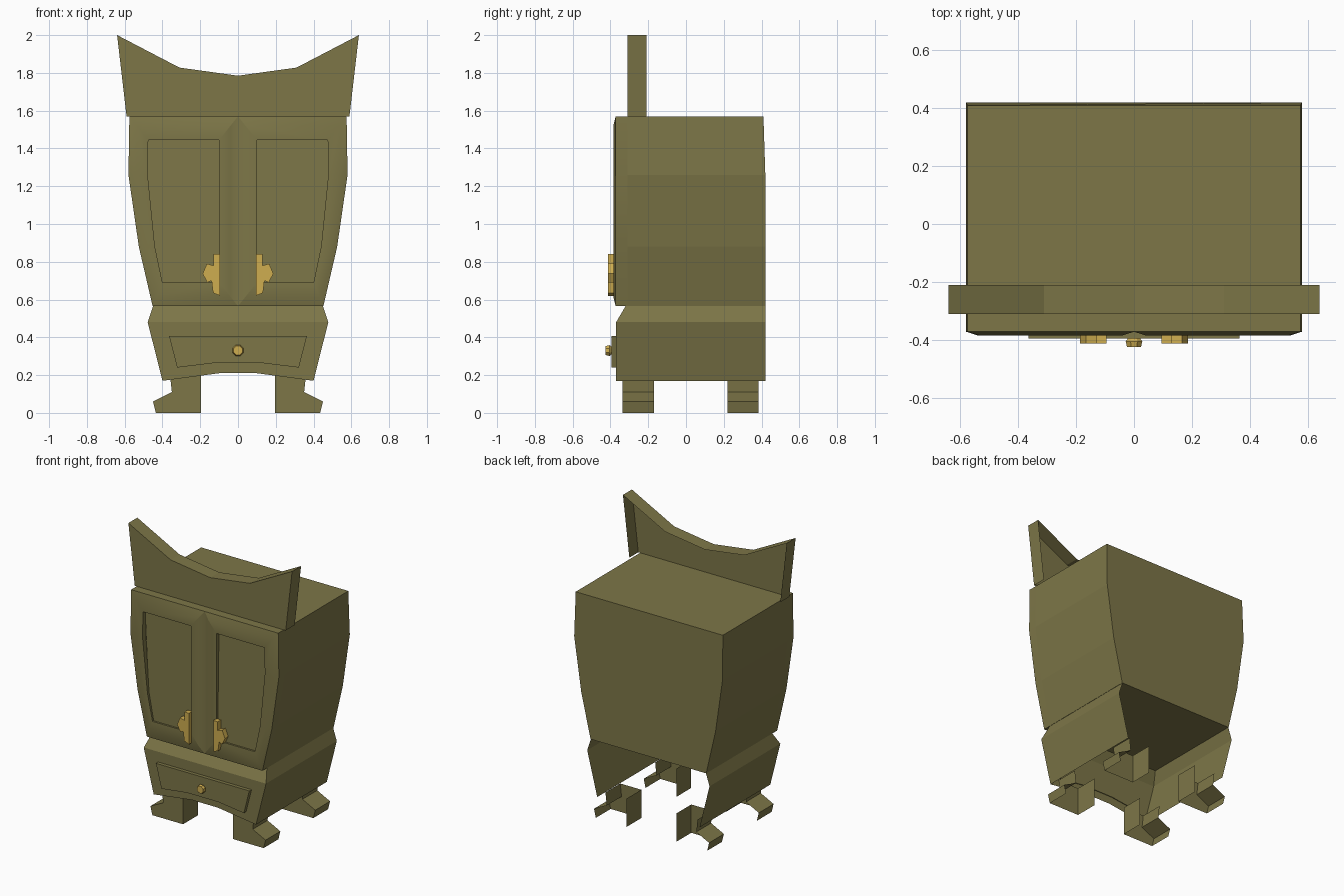
import bpy, bmesh, math

if "Cube" in bpy.data.objects:
    bpy.data.objects.remove(bpy.data.objects["Cube"])


def material(name, rgb):
    m = bpy.data.materials.new(name)
    m.diffuse_color = (*rgb, 1)
    m.use_nodes = True
    m.node_tree.nodes["Principled BSDF"].inputs["Base Color"].default_value = m.diffuse_color
    return m


OLIVE = material("olive wood", (0.205, 0.182, 0.064))
GOLD = material("gold metal", (0.62, 0.42, 0.08))


def make(name, verts, faces, mat, mirror=False, smooth=False):
    bm = bmesh.new()
    vs = [bm.verts.new(v) for v in verts]
    for f in faces:
        bm.faces.new([vs[i] for i in f])
    bmesh.ops.recalc_face_normals(bm, faces=bm.faces)
    me = bpy.data.meshes.new(name)
    bm.to_mesh(me)
    bm.free()
    me.materials.append(mat)
    ob = bpy.data.objects.new(name, me)
    bpy.context.collection.objects.link(ob)
    if mirror:
        ob.modifiers.new("mirror", 'MIRROR')
    if smooth:
        bpy.ops.object.select_all(action='DESELECT')
        ob.select_set(True)
        bpy.context.view_layer.objects.active = ob
        bpy.ops.object.shade_smooth_by_angle(angle=math.radians(40))
    return ob


def loft(name, rings, mat, first_cap=True, last_cap=True, skip=(), **kw):
    """Join rings of equal point count; skip lists the wall indices left open."""
    n = len(rings[0])
    verts = [p for r in rings for p in r]
    faces = [(k * n + i, k * n + (i + 1) % n, (k + 1) * n + (i + 1) % n, (k + 1) * n + i)
             for k in range(len(rings) - 1) for i in range(n) if i not in skip]
    if first_cap:
        faces.append(range(n))
    if last_cap:
        faces.append(range((len(rings) - 1) * n, len(rings) * n))
    return make(name, verts, faces, mat, **kw)


def at_y(outline, y):
    return [(x, y, z) for x, z in outline]


def full(half):
    return half + [(-x, z) for x, z in reversed(half)]


# upper cabinet, closed box with tapering sides
side = [(0.575, 1.57), (0.58, 1.26), (0.525, 0.88), (0.452, 0.565)]
body = full(side)
back = [(x, 0.41 if z > 1.5 else 0.42, z) for x, z in body]
loft("upper_cabinet", [at_y(body, -0.31), back], OLIVE)

# doors: raised frame bulging forward around a sunken panel
outer = [(0, 1.57)] + side + [(0, 0.565)]
inner = [(0.1, 1.445), (0.475, 1.445), (0.478, 1.26), (0.44, 0.88), (0.4, 0.69), (0.1, 0.69)]


def blend(t):
    return [(a + (c - a) * t, b + (d - b) * t) for (a, b), (c, d) in zip(outer, inner)]


depths = [-0.355, -0.355, -0.345, -0.365, -0.37, -0.37]
sunk = [(x, d, z) for (x, z), d in zip(inner, depths)]
door = [at_y(outer, -0.31), at_y(outer, -0.372), at_y(blend(0.4), -0.385),
        at_y(inner, -0.383), sunk]
loft("door", door, OLIVE, first_cap=False, skip=(5,), mirror=True, smooth=True)
# close the centre strip between the two frames
n = len(door)
make("door_centre", [door[k][i] for i in (0, 5) for k in range(1, 4)],
     [(0, 1, 4, 3), (1, 2, 5, 4)], OLIVE, mirror=True, smooth=True)
make("door_inner_edge", [door[k][i] for i in (0, 5) for k in (3, 4)],
     [(0, 1, 3, 2)], OLIVE, mirror=True)

# crown, open at the back and bottom
crown = [(-0.59, 1.57), (-0.64, 2.0), (-0.31, 1.828), (0, 1.785),
         (0.31, 1.828), (0.64, 2.0), (0.59, 1.57)]
loft("crown", [at_y(crown, -0.31), at_y(crown, -0.21)], OLIVE, last_cap=False, skip=(6,))

# lower cabinet, open at the back and bottom
lower = [(0, -0.32, 0.565), (0, -0.37, 0.48), (0, -0.37, 0.21),
         (0.45, -0.32, 0.565), (0.478, -0.37, 0.48), (0.4, -0.37, 0.17), (0.1, -0.37, 0.21),
         (0.45, 0.42, 0.565), (0.478, 0.42, 0.48), (0.4, 0.42, 0.17)]
make("lower_cabinet", lower,
     [(0, 3, 4, 1), (1, 4, 5, 6, 2), (3, 7, 8, 4), (4, 8, 9, 5)], OLIVE, mirror=True)

# drawer front
drawer = full([(0.365, 0.408), (0.322, 0.24), (0.12, 0.265)])
loft("drawer_front", [at_y(drawer, -0.395), at_y(drawer, -0.365)], OLIVE)

# drawer knob
def octagon(r):
    return [(r * math.sin((i + 0.5) * math.pi / 4), 0.33 + r * math.cos((i + 0.5) * math.pi / 4))
            for i in range(8)]


loft("drawer_knob", [at_y(octagon(0.018), -0.39), at_y(octagon(0.031), -0.405),
                     at_y(octagon(0.026), -0.425)], GOLD)

# door handles
handle = [(0.095, 0.84), (0.13, 0.84), (0.13, 0.78), (0.165, 0.79), (0.187, 0.737),
          (0.163, 0.69), (0.14, 0.70), (0.132, 0.635), (0.095, 0.62)]
loft("door_handle", [at_y(handle, -0.412), at_y(handle, -0.375)], GOLD, mirror=True)

# flared feet, open at the back, top and bottom
foot = [(0.195, 0.0), (0.195, 0.2), (0.36, 0.2), (0.35, 0.11), (0.45, 0.06), (0.435, 0.0)]
for label, y in (("front", -0.335), ("back", 0.22)):
    loft(label + "_foot", [at_y(foot, y), at_y(foot, y + 0.165)], OLIVE,
         last_cap=False, skip=(1, 5), mirror=True)
